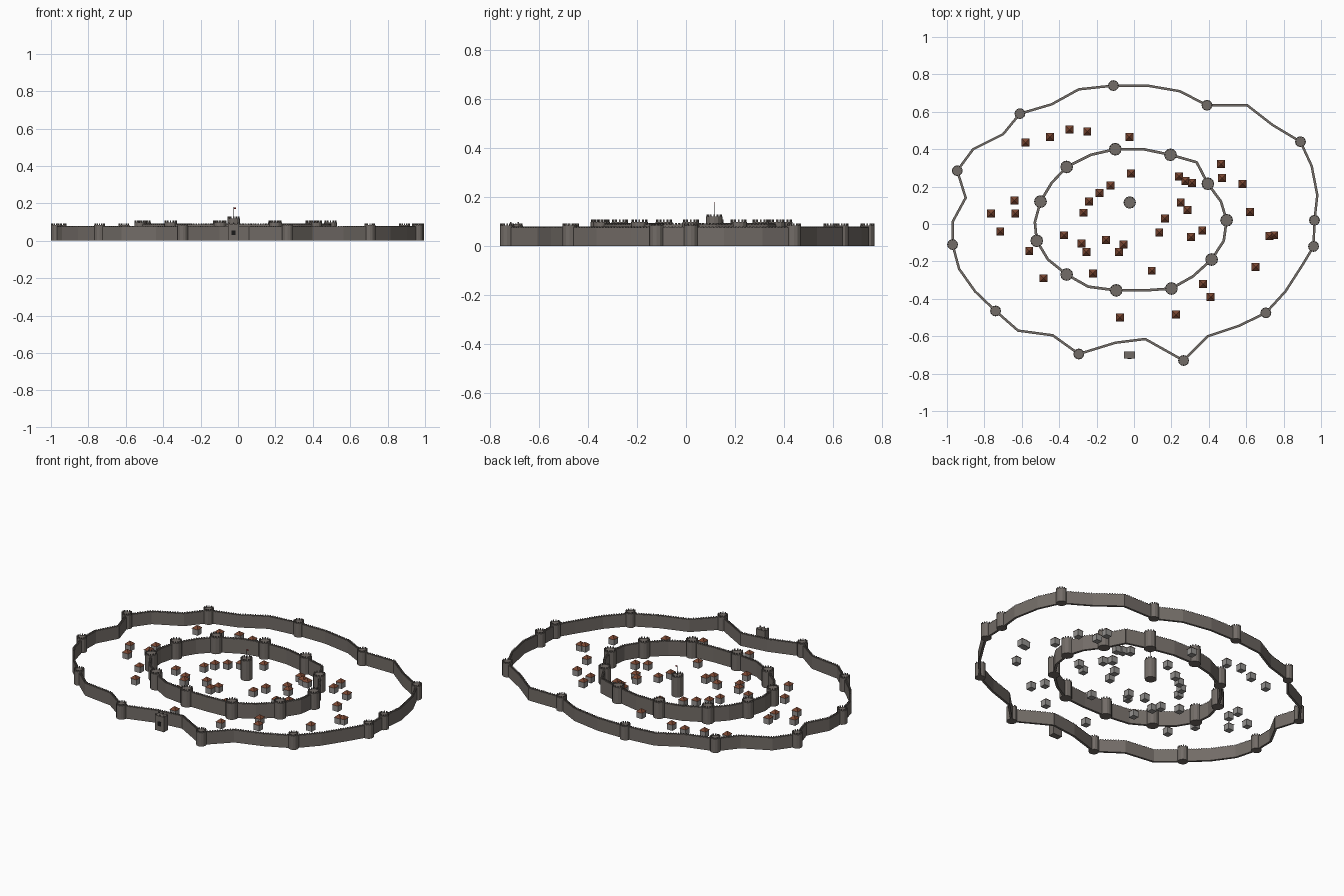
import bpy, bmesh, math
from mathutils import Matrix, Vector


def mat(name, rgb):
    m = bpy.data.materials.new(name)
    m.diffuse_color = (*rgb, 1)
    return m


STONE = mat("stone", (0.17, 0.15, 0.135))
PLASTER = mat("plaster", (0.3, 0.29, 0.28))
ROOF = mat("roof", (0.19, 0.06, 0.03))
DARK = mat("dark", (0.01, 0.01, 0.01))
RED = mat("flag", (0.3, 0.02, 0.02))


def box(bm, x, y, z0, sx, sy, h, rot=0.0):
    m = (Matrix.Translation((x, y, z0 + h / 2)) @ Matrix.Rotation(rot, 4, 'Z')
         @ Matrix.Diagonal((sx, sy, h, 1)))
    bmesh.ops.create_cube(bm, size=1, matrix=m)


def cone(bm, x, y, z0, r1, r2, h, n, rot=0.0):
    m = Matrix.Translation((x, y, z0 + h / 2)) @ Matrix.Rotation(rot, 4, 'Z')
    bmesh.ops.create_cone(bm, cap_ends=True, segments=n, radius1=r1, radius2=r2,
                          depth=h, matrix=m)


def finish(bm, name, material):
    me = bpy.data.meshes.new(name)
    bm.to_mesh(me)
    bm.free()
    me.materials.append(material)
    ob = bpy.data.objects.new(name, me)
    bpy.context.collection.objects.link(ob)
    return ob


def tower(bm, x, y, r, h, n=12):
    # round drum with a ring of small merlons
    cone(bm, x, y, 0, r, r, h, n)
    for i in range(n):
        a = 2 * math.pi * i / n
        box(bm, x + 0.88 * r * math.cos(a), y + 0.88 * r * math.sin(a), h,
            0.006, 0.006, 0.009, a)


def ring_wall(name, pts, towers, wall_h, tower_h, r, thick):
    # straight wall segments with a battlement, then towers on chosen corners
    bm = bmesh.new()
    for i, p in enumerate(pts):
        a, b = Vector(p), Vector(pts[(i + 1) % len(pts)])
        d, c = b - a, (a + b) / 2
        rot = math.atan2(d.y, d.x)
        box(bm, c.x, c.y, 0, d.length + 0.003, thick, wall_h, rot)
        n = max(2, round(d.length / 0.014))
        for k in range(n):
            q = a + d * (k + 0.5) / n
            box(bm, q.x, q.y, wall_h, 0.006, thick * 0.8, 0.005, rot)
    finish(bm, name + "_wall", STONE)
    bm = bmesh.new()
    for i in towers:
        tower(bm, *pts[i], r, tower_h)
    finish(bm, name + "_towers", STONE)


# outer curtain wall
outer = [(.965, .02), (.98, .155), (.95, .31), (.89, .44), (.74, .53), (.605, .635),
         (.39, .635), (.245, .71), (.07, .74), (-.11, .74), (-.295, .72), (-.44, .64),
         (-.61, .59), (-.70, .48), (-.86, .40), (-.945, .285), (-.90, .14), (-.968, .015),
         (-.97, -.11), (-.935, -.24), (-.85, -.36), (-.74, -.465), (-.62, -.57),
         (-.435, -.595), (-.295, -.695), (-.10, -.635), (.06, -.615), (.265, -.73),
         (.395, -.60), (.56, -.545), (.705, -.475), (.81, -.36), (.90, -.22), (.96, -.12)]
ring_wall("outer", outer, range(0, 34, 3), 0.075, 0.083, 0.029, 0.013)

# inner ward wall
inner = [(.495, .02), (.465, .12), (.395, .215), (.335, .33), (.195, .37), (.05, .40),
         (-.10, .40), (-.23, .37), (-.36, .305), (-.44, .22), (-.50, .12), (-.53, .01),
         (-.52, -.09), (-.46, -.19), (-.36, -.27), (-.245, -.335), (-.095, -.355),
         (.06, -.355), (.20, -.345), (.315, -.28), (.415, -.19), (.48, -.09)]
ring_wall("inner", inner, range(0, 22, 2), 0.088, 0.098, 0.034, 0.014)

# keep with flag
bm = bmesh.new()
tower(bm, -.023, .115, .033, .12)
finish(bm, "keep", STONE)
bm = bmesh.new()
cone(bm, -.023, .115, .12, .001, .001, .06, 6)
finish(bm, "flag_pole", DARK)
bm = bmesh.new()
box(bm, -.017, .115, .17, .012, .001, .009)
finish(bm, "flag", RED)

# gatehouse standing before the front wall
bm = bmesh.new()
box(bm, -.024, -.70, 0, .06, .038, .09)
for i in (-1, 0, 1):
    for j in (-1, 1):
        box(bm, -.024 + i * .026, -.70 + j * .015, .09, .007, .007, .007)
finish(bm, "gatehouse", STONE)
bm = bmesh.new()
box(bm, -.024, -.719, .03, .022, .003, .026)
finish(bm, "gate_opening", DARK)

# houses between and inside the walls
houses = [-.58, .435, -.45, .465, -.345, .505, -.25, .495, -.025, .465, -.64, .125,
          -.635, .055, -.765, .055, -.715, -.04, -.56, -.145, -.485, -.29, -.375, -.06,
          -.28, -.105, -.255, -.15, -.27, .06, -.24, .12, -.185, .165, -.125, .205,
          -.015, .27, -.15, -.085, -.055, -.11, -.08, -.15, -.22, -.265, -.075, -.5,
          .095, -.25, .225, -.485, .37, -.32, .41, -.39, .135, -.045, .165, .03,
          .285, .075, .25, .115, .24, .255, .275, .23, .31, .22, .305, -.07,
          .365, -.035, .465, .32, .47, .245, .58, .215, .62, .065, .725, -.065,
          .75, -.06, .65, -.23]
walls, roofs = bmesh.new(), bmesh.new()
for x, y in zip(houses[::2], houses[1::2]):
    box(walls, x, y, 0, .037, .037, .036)
    cone(roofs, x, y, .036, .030, 0, .018, 4, math.pi / 4)
finish(walls, "house_walls", PLASTER)
finish(roofs, "house_roofs", ROOF)
